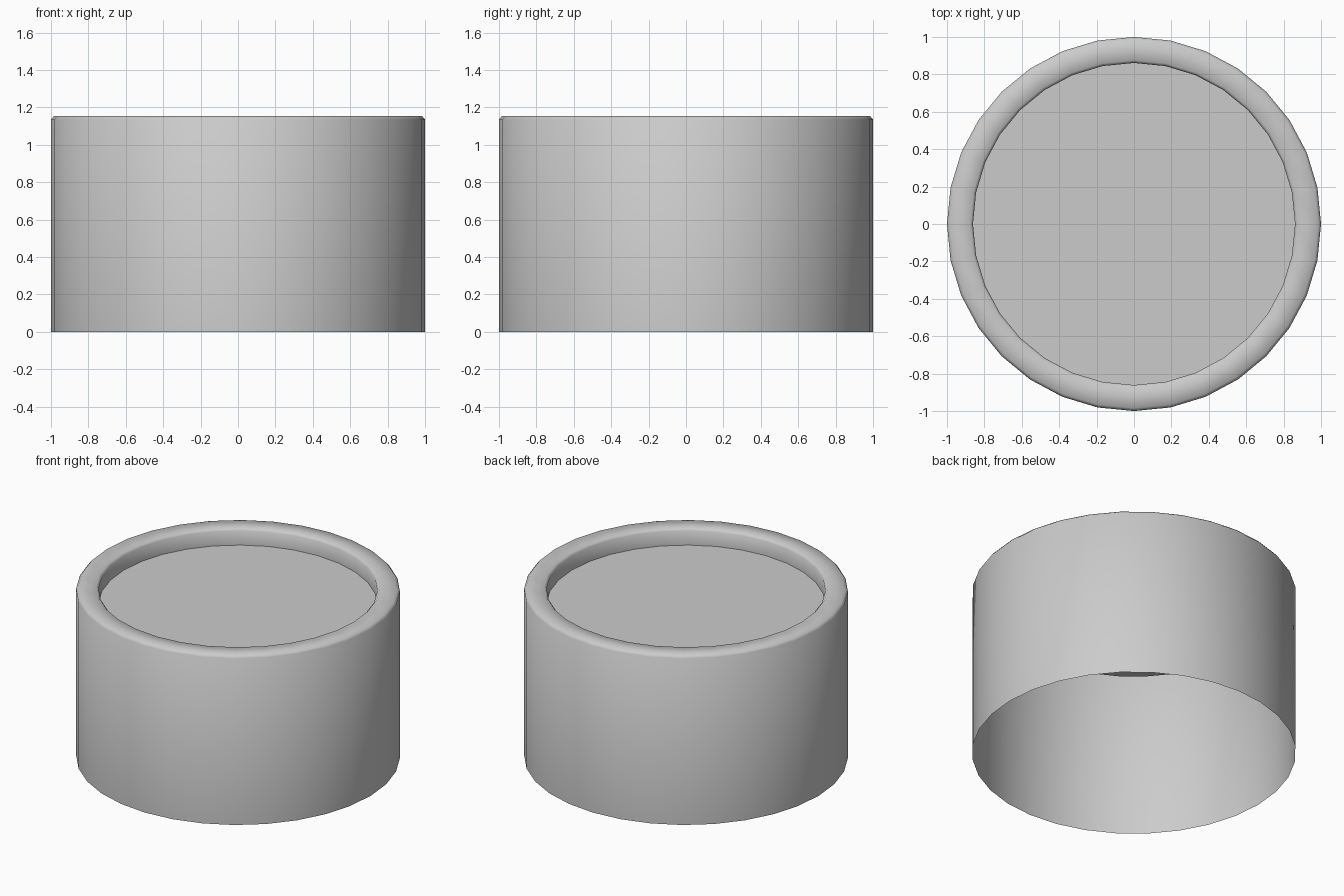
import bpy, bmesh, math

if "Cube" in bpy.data.objects:
    bpy.data.objects.remove(bpy.data.objects["Cube"])

SIDES = 32

# Half profile (radius, height): open-bottomed outer wall, rolled rim, recess wall
PROFILE = [(1.0, 0.0), (1.0, 1.135), (0.985, 1.153),
           (0.875, 1.153), (0.861, 1.138), (0.861, 1.04)]


def ring(bm, radius, height):
    return [bm.verts.new((radius * math.cos(a), radius * math.sin(a), height))
            for a in (2 * math.pi * i / SIDES for i in range(SIDES))]


# Drum shell with recessed flat top panel
bm = bmesh.new()
rings = [ring(bm, r, z) for r, z in PROFILE]
for low, high in zip(rings, rings[1:]):
    for i in range(SIDES):
        j = (i + 1) % SIDES
        bm.faces.new((low[i], low[j], high[j], high[i]))
bm.faces.new(rings[-1])

mesh = bpy.data.meshes.new("round_drum")
bm.to_mesh(mesh)
bm.free()
drum = bpy.data.objects.new("round_drum", mesh)
bpy.context.collection.objects.link(drum)

# Smooth walls and rim, crisp edge around the panel
bpy.context.view_layer.objects.active = drum
drum.select_set(True)
bpy.ops.object.shade_smooth_by_angle(angle=math.radians(60))
